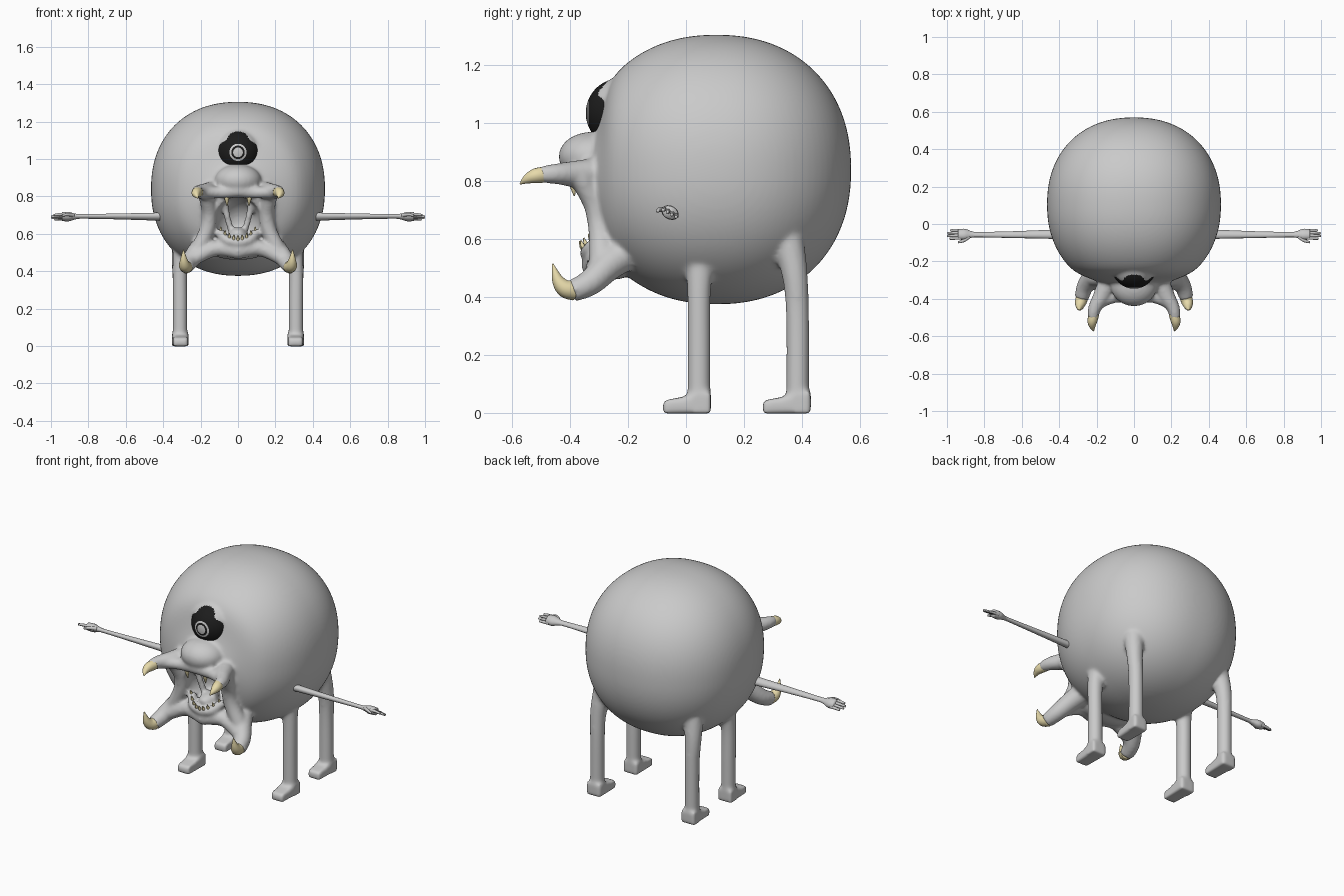
import bpy, bmesh, math
from mathutils import Vector, Matrix

if "Cube" in bpy.data.objects:
    bpy.data.objects.remove(bpy.data.objects["Cube"])


def material(name, rgb):
    m = bpy.data.materials.new(name)
    m.diffuse_color = (*rgb, 1)
    m.use_nodes = True
    m.node_tree.nodes["Principled BSDF"].inputs["Base Color"].default_value = m.diffuse_color
    return m


GRAY = material("gray skin", (0.59, 0.59, 0.59))
TOOTH = material("cream tooth", (0.83, 0.73, 0.42))
BLACK = material("black eye", (0.012, 0.012, 0.012))


def finish(name, bm, *mats):
    bmesh.ops.recalc_face_normals(bm, faces=bm.faces)
    me = bpy.data.meshes.new(name)
    bm.to_mesh(me)
    bm.free()
    for m in mats:
        me.materials.append(m)
    for p in me.polygons:
        p.use_smooth = True
    ob = bpy.data.objects.new(name, me)
    bpy.context.collection.objects.link(ob)
    return ob


def ellipsoid(bm, centre, radii, u=32, v=20):
    mat = Matrix.Translation(centre) @ Matrix.Diagonal((*radii, 1))
    return bmesh.ops.create_uvsphere(bm, u_segments=u, v_segments=v, radius=1, matrix=mat)["verts"]


def tube(bm, pts, side=1, n=14, flat=1.0, steps=5):
    """Smooth tapered tube through (x, y, z, radius) points; side=-1 mirrors it."""
    p = [Vector((a * side, b, c, r)) for a, b, c, r in pts]
    path = []
    for i in range(len(p) - 1):
        a, b, c, d = p[max(i - 1, 0)], p[i], p[i + 1], p[min(i + 2, len(p) - 1)]
        for k in range(steps):
            t = k / steps
            path.append(0.5 * (2 * b + (c - a) * t + (2 * a - 5 * b + 4 * c - d) * t * t
                               + (3 * b - a - 3 * c + d) * t ** 3))
    path.append(p[-1])
    run = (p[-1] - p[0]).to_3d()
    ref = Vector((1, 0, 0)) if abs(run.z) > 0.6 * run.length else Vector((0, 0, 1))
    rings = []
    for i, q in enumerate(path):
        tan = (path[min(i + 1, len(path) - 1)] - path[max(i - 1, 0)]).to_3d().normalized()
        e1 = tan.cross(ref).normalized()
        e2 = e1.cross(tan)
        r = max(q.w, 0.002)
        rings.append([bm.verts.new(q.to_3d() + r * (math.cos(w) * e1 + flat * math.sin(w) * e2))
                      for w in (2 * math.pi * k / n for k in range(n))])
    for ra, rb in zip(rings, rings[1:]):
        for k in range(n):
            bm.faces.new((ra[k], ra[(k + 1) % n], rb[(k + 1) % n], rb[k]))
    bm.faces.new(rings[0])
    bm.faces.new(rings[-1])


# Round, slightly boxy body: flattened face, muzzle bulge, mouth hollow cut out
bm = bmesh.new()
for v in ellipsoid(bm, (0, 0, 0), (1, 1, 1), 96, 64):
    v.co /= sum(abs(c) ** 2.2 for c in v.co) ** (1 / 2.2)
    v.co = Vector((0, 0.105, 0.84)) + v.co * 0.465
    x, y, z = v.co
    if y < -0.2:
        y = -0.2 - 0.1 * math.tanh((-0.2 - y) / 0.1)
    if y < 0:
        y -= 0.085 * math.exp(-(x / 0.17) ** 2 - ((z - 0.80) / 0.15) ** 2)
    v.co.y = y
ball = finish("body_ball", bm)
bm = bmesh.new()
ellipsoid(bm, (0, -0.36, 0.655), (0.13, 0.17, 0.14))
cutter = finish("mouth_cutter", bm)
cutter.hide_render = True
cut = ball.modifiers.new("mouth", "BOOLEAN")
cut.object, cut.operation, cut.solver = cutter, "DIFFERENCE", "EXACT"
bpy.context.view_layer.update()
hollow = bpy.data.meshes.new_from_object(
    ball.evaluated_get(bpy.context.evaluated_depsgraph_get()))
flesh = bmesh.new()
flesh.from_mesh(hollow)
for ob in (ball, cutter):
    bpy.data.objects.remove(ob)

# Snout, chin and tongue
ellipsoid(flesh, (0, -0.325, 0.885), (0.125, 0.115, 0.085))
ellipsoid(flesh, (0, -0.25, 0.525), (0.17, 0.085, 0.065))
ellipsoid(flesh, (0, -0.26, 0.60), (0.05, 0.08, 0.035))

# Upper and lower eyelids: sphere caps
for point, normal in (((0, -0.335, 1.10), (0, 0.54, 1)), ((0, -0.31, 0.962), (0, 0.25, -1))):
    lid = bmesh.new()
    ellipsoid(lid, (0, -0.222, 1.03), (0.128, 0.126, 0.127))
    res = bmesh.ops.bisect_plane(lid, geom=lid.verts[:] + lid.edges[:] + lid.faces[:],
                                 plane_co=point, plane_no=normal, clear_inner=True)
    bmesh.ops.contextual_create(
        lid, geom=[g for g in res["geom_cut"] if isinstance(g, bmesh.types.BMEdge)])
    tmp = bpy.data.meshes.new("lid")
    lid.to_mesh(tmp)
    lid.free()
    flesh.from_mesh(tmp)

for s in (1, -1):
    # Jaw arms that carry the tusks
    tube(flesh, [(0.12, -0.27, 0.83, 0.055), (0.17, -0.38, 0.825, 0.047),
                 (0.21, -0.45, 0.825, 0.036), (0.22, -0.505, 0.822, 0.029)], s)
    tube(flesh, [(0.15, -0.16, 0.58, 0.065), (0.21, -0.26, 0.515, 0.055),
                 (0.26, -0.33, 0.45, 0.046), (0.28, -0.395, 0.42, 0.039)], s)
    # Lips, cheek webs and throat folds
    tube(flesh, [(-0.01, -0.395, 0.83, 0.035), (0.10, -0.39, 0.82, 0.032),
                 (0.20, -0.43, 0.822, 0.03)], s)
    tube(flesh, [(0.18, -0.37, 0.815, 0.037), (0.155, -0.315, 0.72, 0.04),
                 (0.165, -0.295, 0.62, 0.042), (0.22, -0.29, 0.50, 0.045)], s)
    tube(flesh, [(-0.01, -0.32, 0.505, 0.043), (0.12, -0.30, 0.52, 0.042),
                 (0.24, -0.32, 0.465, 0.038)], s)
    tube(flesh, [(-0.01, -0.345, 0.55, 0.024), (0.06, -0.33, 0.565, 0.026),
                 (0.10, -0.285, 0.61, 0.026)], s)
    tube(flesh, [(0.075, -0.29, 0.79, 0.018), (0.055, -0.27, 0.68, 0.018),
                 (0.025, -0.25, 0.58, 0.018)], s)
    # Legs and wedge feet
    tube(flesh, [(0.31, 0.045, 0.03, 0.04), (0.31, 0.045, 0.22, 0.04),
                 (0.31, 0.045, 0.42, 0.041), (0.295, 0.05, 0.53, 0.055)], s, 20)
    tube(flesh, [(0.31, 0.385, 0.03, 0.04), (0.31, 0.385, 0.33, 0.04),
                 (0.31, 0.375, 0.48, 0.045), (0.29, 0.345, 0.62, 0.06)], s, 20)
    for y in (0.003, 0.348):
        foot = bmesh.ops.create_cube(flesh, size=1, matrix=Matrix.Translation(
            (0.308 * s, y, 0.036)) @ Matrix.Diagonal((0.092, 0.166, 0.076, 1)))["verts"]
        for v in foot:
            if v.co.y < y:
                v.co.x = 0.308 * s + (v.co.x - 0.308 * s) * 0.82
                v.co.z = min(v.co.z, 0.042)

# Fuse the flesh into one smooth skin
body = finish("body", flesh, GRAY)
fuse = body.modifiers.new("fuse", "REMESH")
fuse.mode, fuse.voxel_size, fuse.use_smooth_shade = "VOXEL", 0.009, True
soft = body.modifiers.new("soften", "SMOOTH")
soft.factor, soft.iterations = 0.5, 10

# Eye: black ball with pale ring and pupil chosen by angle from the front
bm = bmesh.new()
bmesh.ops.create_uvsphere(bm, u_segments=48, v_segments=72, radius=0.12,
                          matrix=Matrix.Rotation(math.pi / 2, 4, "X"))
for f in bm.faces:
    a = math.degrees(f.calc_center_median().angle(Vector((0, -1, 0))))
    f.material_index = 1 if a < 12.5 or 17.5 < a < 22.5 else 0
bmesh.ops.translate(bm, verts=bm.verts, vec=(0, -0.226, 1.035))
finish("eye", bm, BLACK, GRAY)

# Tusks
for s, side in ((1, "right"), (-1, "left")):
    bm = bmesh.new()
    tube(bm, [(0.213, -0.48, 0.823, 0.028), (0.223, -0.52, 0.818, 0.026),
              (0.222, -0.55, 0.806, 0.016), (0.215, -0.573, 0.79, 0.002)], s)
    finish("upper_tusk_" + side, bm, TOOTH)
    bm = bmesh.new()
    tube(bm, [(0.275, -0.385, 0.422, 0.034), (0.285, -0.418, 0.43, 0.031),
              (0.29, -0.443, 0.46, 0.02), (0.292, -0.46, 0.515, 0.002)], s)
    finish("lower_tusk_" + side, bm, TOOTH)

# Small teeth: hanging from the upper lip, standing along the lower jaw
bm = bmesh.new()
for s in (1, -1):
    tube(bm, [(0.06, -0.39, 0.80, 0.014), (0.06, -0.39, 0.785, 0.012),
              (0.058, -0.385, 0.748, 0.002)], s, 8)
for k in range(-4, 5):
    x = 0.023 * k
    u = (k / 4) ** 2
    y, z = -0.353 + 0.055 * u, 0.563 + 0.045 * u
    tube(bm, [(x, y, z, 0.009), (x, y - 0.008, z + 0.013, 0.007),
              (x, y - 0.014, z + 0.03, 0.002)], 1, 8)
finish("small_teeth", bm, TOOTH)

# Arms with flat palms, four fingers and a thumb, rolled slightly forward
for s, side in ((1, "right"), (-1, "left")):
    bm = bmesh.new()
    tube(bm, [(0.36, -0.055, 0, 0.028), (0.46, -0.055, 0, 0.025), (0.65, -0.057, 0, 0.019),
              (0.83, -0.057, 0, 0.015), (0.87, -0.056, 0, 0.019), (0.905, -0.055, 0, 0.031),
              (0.94, -0.055, 0, 0.029)], s, flat=0.75)
    for k, tip in enumerate((0.985, 1.0, 0.998, 0.982)):
        y = -0.078 + 0.0155 * k
        tube(bm, [(0.92, y, 0, 0.009), (0.955, y * 1.06 + 0.0033, 0, 0.008),
                  (tip, y * 1.08 + 0.0045, -0.004, 0.006)], s, 8)
    tube(bm, [(0.88, -0.068, 0, 0.011), (0.91, -0.09, -0.006, 0.009),
              (0.94, -0.095, -0.016, 0.006)], s, 8)
    roll = Matrix.Translation((0, -0.056, 0.692)) @ Matrix.Rotation(-0.5, 4, "X") \
        @ Matrix.Translation((0, 0.056, 0))
    bmesh.ops.transform(bm, matrix=roll, verts=bm.verts)
    finish("arm_" + side, bm, GRAY)
